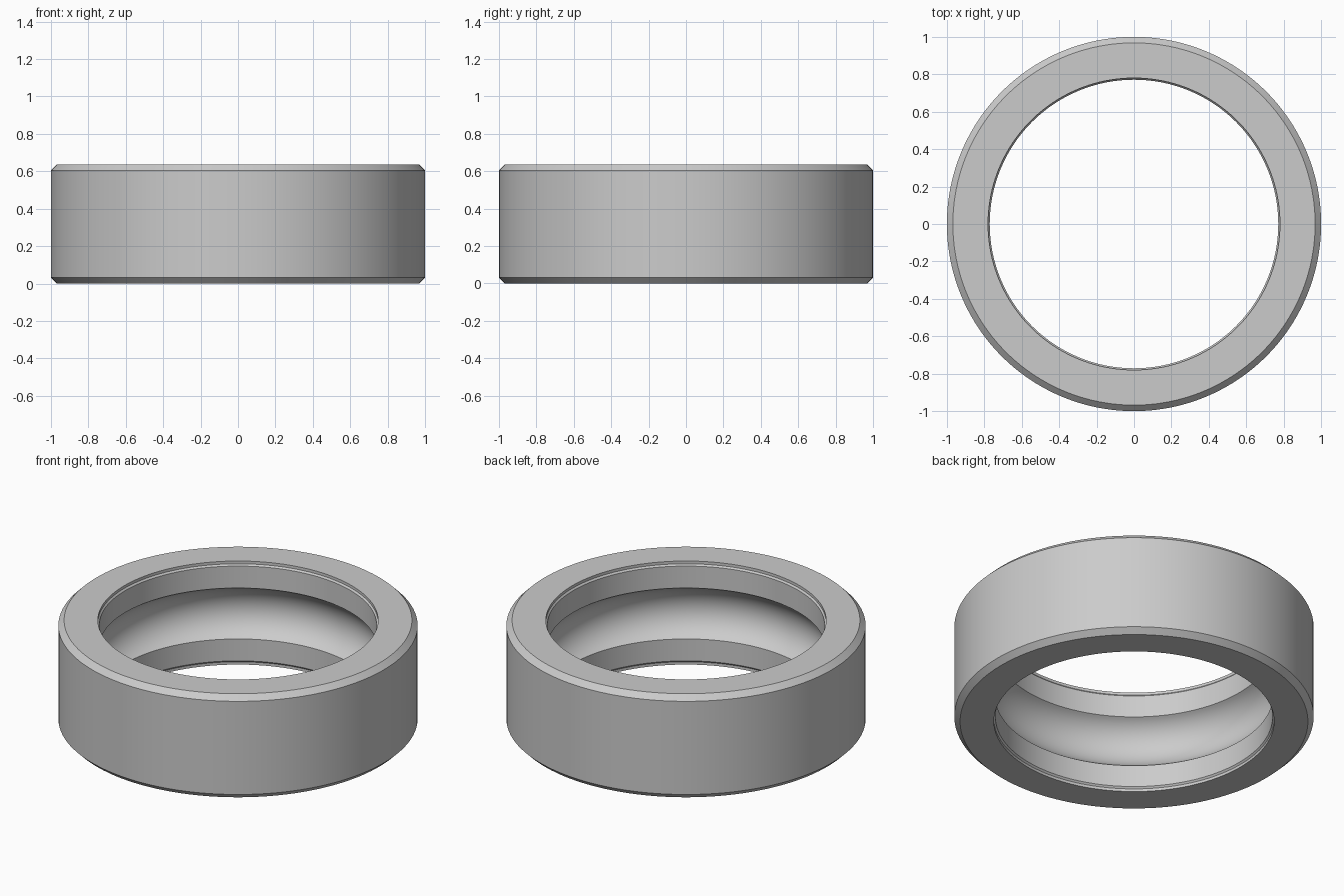
import bpy, bmesh, math

cube = bpy.data.objects.get("Cube")
if cube:
    bpy.data.objects.remove(cube, do_unlink=True)

HEIGHT = 0.636
MID = HEIGHT / 2
SEGMENTS = 160

# Plain steel
steel = bpy.data.materials.new("steel_grey")
steel.use_nodes = True
colour = (0.6, 0.6, 0.6, 1)
steel.diffuse_color = colour
steel.node_tree.nodes["Principled BSDF"].inputs["Base Color"].default_value = colour

# Upper half of the section (radius, height above the middle):
# outer chamfer, top face, shallow rim recess, bore
upper = [(1.0, MID - 0.032), (0.968, MID), (0.78, MID),
         (0.78, MID - 0.017), (0.771, MID - 0.027)]

# Circular ball groove in the bore, from its upper edge to its lower edge
ball, pitch = 0.18, 0.682
edge = math.acos((0.771 - pitch) / ball)
steps = 24
groove = []
for i in range(steps + 1):
    a = edge * (1 - 2 * i / steps)
    groove.append((pitch + ball * math.cos(a), ball * math.sin(a)))

# Closed section, with the lower half mirrored from the upper
section = upper + groove + [(r, -h) for r, h in reversed(upper)]

# Revolve the section into the ring
bm = bmesh.new()
verts = [bm.verts.new((r, 0, h + MID)) for r, h in section]
edges = [bm.edges.new((v, verts[(i + 1) % len(verts)])) for i, v in enumerate(verts)]
bmesh.ops.spin(bm, geom=verts + edges, cent=(0, 0, 0), axis=(0, 0, 1),
               angle=math.tau, steps=SEGMENTS, use_merge=True)
bmesh.ops.remove_doubles(bm, verts=bm.verts[:], dist=0.0001)
bmesh.ops.recalc_face_normals(bm, faces=bm.faces[:])
mesh = bpy.data.meshes.new("bearing_outer_ring")
bm.to_mesh(mesh)
bm.free()
mesh.materials.append(steel)

ring = bpy.data.objects.new("bearing_outer_ring", mesh)
bpy.context.collection.objects.link(ring)
bpy.ops.object.select_all(action="DESELECT")
ring.select_set(True)
bpy.context.view_layer.objects.active = ring
bpy.ops.object.shade_smooth_by_angle(angle=math.radians(25))
